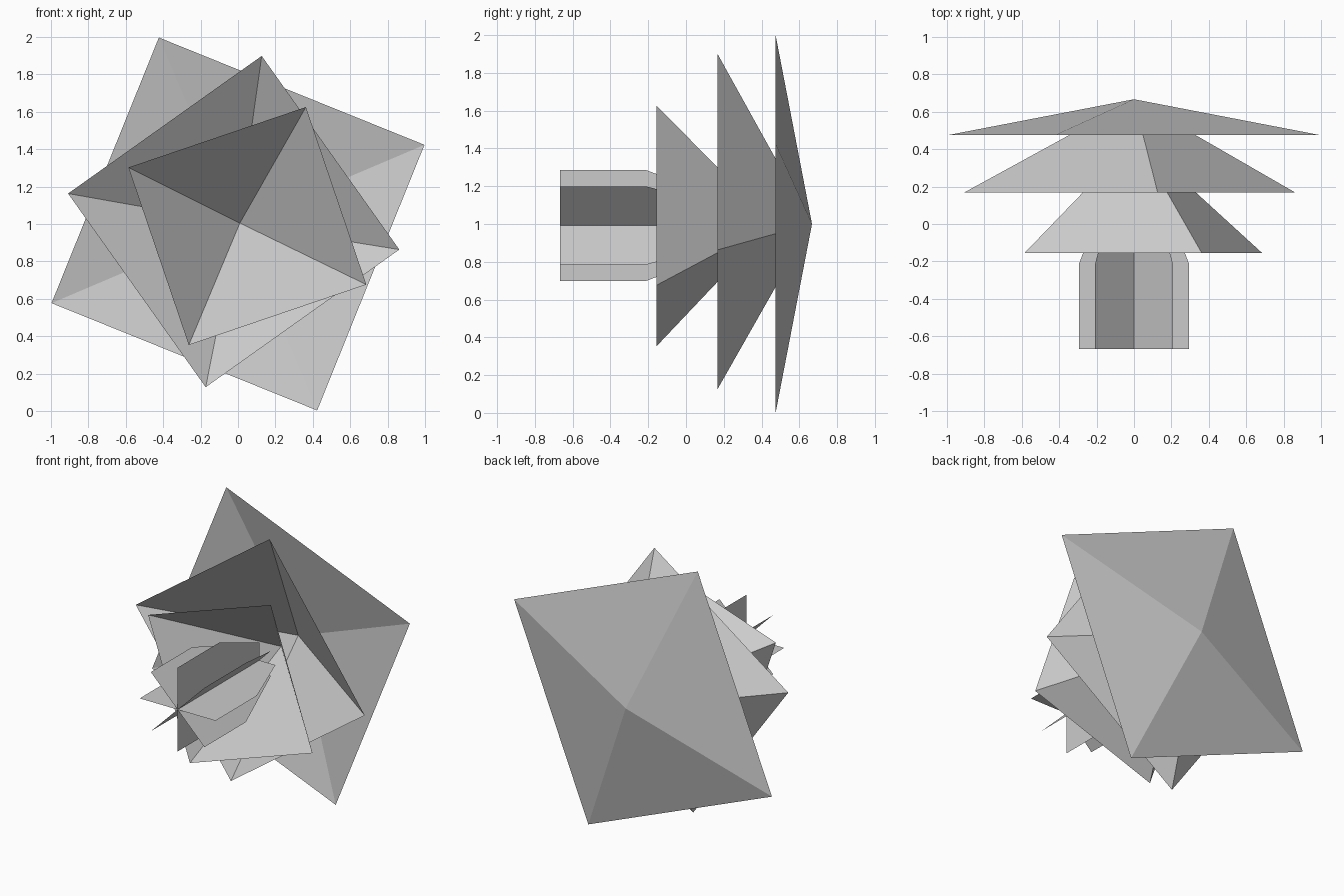
import bpy
from math import sin, cos, pi, radians

if "Cube" in bpy.data.objects:
    bpy.data.objects.remove(bpy.data.objects["Cube"])


def add_mesh(name, verts, faces):
    mesh = bpy.data.meshes.new(name)
    mesh.from_pydata(verts, [], faces)
    mesh.update()
    obj = bpy.data.objects.new(name, mesh)
    bpy.context.collection.objects.link(obj)
    return obj


def foliage_layer(name, centre, radius, angle, base_y, apex):
    """Open four-sided pyramid pointing along +y."""
    cx, cz = centre
    verts = [(cx + radius * cos(radians(angle) + i * pi / 2), base_y,
              cz + radius * sin(radians(angle) + i * pi / 2)) for i in range(4)]
    verts.append(apex)
    faces = [((i + 1) % 4, i, 4) for i in range(4)]
    return add_mesh(name, verts, faces)


# Foliage: three open pyramids, each turned and slightly off centre
foliage_layer("lower_foliage", (0.05, 0.989), 0.709, 63.8, -0.156, (0.01, 0.462, 1.005))
foliage_layer("middle_foliage", (-0.023, 1.013), 0.898, 80.4, 0.168, (0.0, 0.665, 1.002))
foliage_layer("upper_foliage", (0.0, 1.0), 1.083, 113.0, 0.475, (0.0, 0.667, 1.0))

# Trunk: eight thin fins radiating from the axis, tapering inside the foliage
AXIS_Z = 0.992
profile = [(0, -0.667), (0.293, -0.667), (0.293, -0.21), (0.125, 0.235), (0, 0.235)]
verts, faces = [], []
for i in range(8):
    a = i * pi / 4
    start = len(verts)
    verts += [(r * cos(a), y, AXIS_Z + r * sin(a)) for r, y in profile]
    faces.append(tuple(range(start, start + len(profile))))
add_mesh("trunk_fins", verts, faces)
